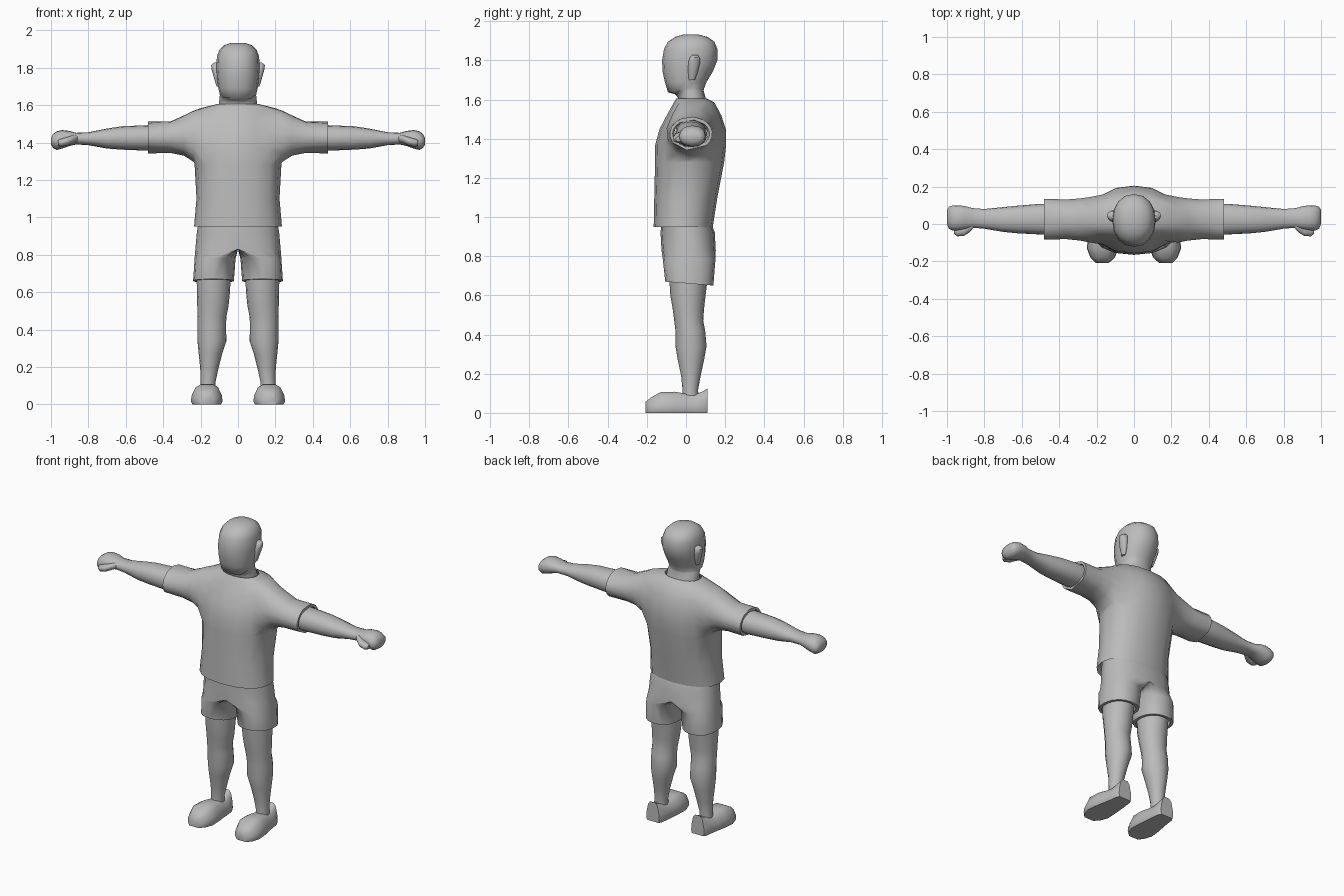
import bpy, bmesh, math

N = 16
grey = bpy.data.materials.new("plain_grey")
grey.diffuse_color = (0.5, 0.5, 0.5, 1)


def ring(axis, pos, a0, a1, b0, b1, power=1.0):
    """Rounded cross-section: axis 'z' spans x/y, axis 'x' spans y/z."""
    pts = []
    for j in range(N):
        t = 2 * math.pi * j / N
        c, s = math.cos(t), math.sin(t)
        c = math.copysign(abs(c) ** power, c)
        s = math.copysign(abs(s) ** power, s)
        a = (a0 + a1) / 2 + c * (a1 - a0) / 2
        b = (b0 + b1) / 2 + s * (b1 - b0) / 2
        pts.append((a, b, pos) if axis == 'z' else (pos, a, b))
    return pts


def loft(sections, caps=(True, True), skip=None):
    bm = bmesh.new()
    rows = [[bm.verts.new(p) for p in sec] for sec in sections]
    n = len(rows[0])
    for i in range(len(rows) - 1):
        for j in range(n):
            k = (j + 1) % n
            if not (skip and skip(i, j)):
                bm.faces.new((rows[i][j], rows[i][k], rows[i + 1][k], rows[i + 1][j]))
    if caps[0]:
        bm.faces.new(rows[0])
    if caps[1]:
        bm.faces.new(rows[-1])
    return bm


def finish(name, bm, mirror=False, angle=50):
    bmesh.ops.recalc_face_normals(bm, faces=bm.faces[:])
    me = bpy.data.meshes.new(name)
    bm.to_mesh(me)
    bm.free()
    me.materials.append(grey)
    ob = bpy.data.objects.new(name, me)
    bpy.context.collection.objects.link(ob)
    bpy.ops.object.select_all(action='DESELECT')
    ob.select_set(True)
    bpy.context.view_layer.objects.active = ob
    bpy.ops.object.shade_smooth_by_angle(angle=math.radians(angle))
    if mirror:
        m = ob.modifiers.new("mirror", 'MIRROR')
        m.use_clip = True
        m.merge_threshold = 0.001
    return ob


# Shirt: torso loft with side openings that are extruded into sleeves
torso = [(0.97, 0.215, -0.14, 0.12), (0.95, 0.235, -0.165, 0.137),
         (1.10, 0.222, -0.162, 0.16), (1.28, 0.232, -0.158, 0.195),
         (1.37, 0.225, -0.157, 0.205), (1.45, 0.22, -0.135, 0.203),
         (1.52, 0.21, -0.098, 0.18), (1.585, 0.195, -0.062, 0.145),
         (1.605, 0.115, -0.05, 0.105)]
secs = [ring('z', z, -w, w, y0, y1, 0.88) for z, w, y0, y1 in torso]
bm = loft(secs, (False, False),
          lambda i, j: 3 <= i <= 6 and j in (14, 15, 0, 1, 6, 7, 8, 9))
sleeve = [(0.235, -0.10, 0.145, 1.295, 1.572), (0.29, -0.09, 0.138, 1.33, 1.545),
          (0.36, -0.083, 0.133, 1.343, 1.513), (0.48, -0.083, 0.135, 1.34, 1.512),
          (0.48, -0.068, 0.12, 1.355, 1.497), (0.45, -0.06, 0.11, 1.36, 1.49)]
for side in (1, -1):
    edges = [e for e in bm.edges if e.is_boundary
             and all(1.2 < v.co.z < 1.59 and v.co.x * side > 0.05 for v in e.verts)]
    for x, y0, y1, z0, z1 in sleeve:
        geo = bmesh.ops.extrude_edge_only(bm, edges=edges)['geom']
        edges = [g for g in geo if isinstance(g, bmesh.types.BMEdge)]
        verts = [g for g in geo if isinstance(g, bmesh.types.BMVert)]
        for v in verts:
            t = math.atan2((v.co.z - 1.43) / 0.14, (v.co.y - 0.026) / 0.12)
            v.co = (side * x, (y0 + y1) / 2 + math.cos(t) * (y1 - y0) / 2,
                    (z0 + z1) / 2 + math.sin(t) * (z1 - z0) / 2)
finish("shirt", bm)

# Shorts: half waist blending into one leg, mirrored
secs = []
for z, w, y0, y1 in [(0.98, 0.21, -0.125, 0.125), (0.92, 0.22, -0.13, 0.147),
                     (0.83, 0.228, -0.125, 0.152)]:
    secs.append([(max(0, x), y, z) for x, y, _ in ring('z', z, -w, w, y0, y1, 0.85)])
for z, x0, x1, y0, y1 in [(0.78, 0.013, 0.232, -0.118, 0.15), (0.65, 0.022, 0.24, -0.106, 0.14),
                          (0.65, 0.04, 0.222, -0.088, 0.122), (0.68, 0.045, 0.22, -0.085, 0.115)]:
    secs.append([(x, y, z + (0.01 - 0.08 * (y - 0.02) if z < 0.7 else 0))
                 for x, y, _ in ring('z', z, x0, x1, y0, y1, 0.88)])
bm = loft(secs, (False, False))
bmesh.ops.delete(bm, geom=[f for f in bm.faces if all(v.co.x < 1e-4 for v in f.verts)],
                 context='FACES')
finish("shorts", bm, True)

# Bare legs
leg = [(0.76, 0.035, 0.222, -0.09, 0.12), (0.60, 0.043, 0.22, -0.08, 0.10),
       (0.53, 0.05, 0.218, -0.068, 0.092), (0.47, 0.062, 0.216, -0.06, 0.088),
       (0.42, 0.064, 0.217, -0.054, 0.098), (0.34, 0.062, 0.217, -0.054, 0.105),
       (0.27, 0.085, 0.21, -0.042, 0.092), (0.19, 0.105, 0.202, -0.025, 0.075),
       (0.12, 0.12, 0.2, -0.018, 0.062), (0.05, 0.118, 0.202, -0.02, 0.065)]
finish("leg", loft([ring('z', *s) for s in leg]), True)

# Shoes: flat-soled sections from toe to heel
profile = [(-0.9, 0), (-1, 0.15), (-0.95, 0.45), (-0.72, 0.85), (-0.4, 1),
           (0.4, 1), (0.72, 0.85), (0.95, 0.45), (1, 0.15), (0.9, 0)]
shoe = [(-0.208, 0.17, 0.036, 0.055), (-0.18, 0.168, 0.065, 0.078),
        (-0.13, 0.167, 0.085, 0.106), (-0.06, 0.165, 0.08, 0.108),
        (0.0, 0.162, 0.07, 0.098), (0.05, 0.16, 0.063, 0.095),
        (0.09, 0.16, 0.058, 0.112), (0.11, 0.16, 0.046, 0.125)]
finish("shoe", loft([[(cx + u * w, y, v * h) for u, v in profile]
                     for y, cx, w, h in shoe]), True)

# Arms with closed fists
arm = [(0.42, -0.055, 0.105, 1.36, 1.495), (0.50, -0.056, 0.108, 1.357, 1.492),
       (0.62, -0.05, 0.098, 1.362, 1.487), (0.70, -0.042, 0.09, 1.368, 1.475),
       (0.80, -0.025, 0.08, 1.386, 1.455), (0.865, -0.02, 0.085, 1.39, 1.452),
       (0.90, -0.028, 0.095, 1.382, 1.462), (0.94, -0.034, 0.1, 1.368, 1.467),
       (0.97, -0.035, 0.099, 1.36, 1.46), (0.99, -0.025, 0.092, 1.372, 1.445),
       (1.0, 0.0, 0.075, 1.39, 1.425)]
finish("arm", loft([ring('x', *s, 0.9) for s in arm]), True)

# Thumbs
thumb = [(0.85, -0.012, 0.03, 1.405, 1.44), (0.88, -0.045, 0.02, 1.398, 1.44),
         (0.91, -0.064, -0.005, 1.385, 1.43), (0.945, -0.066, -0.01, 1.378, 1.42),
         (0.963, -0.052, -0.02, 1.385, 1.412)]
finish("thumb", loft([ring('x', *s) for s in thumb]), True)

# Head and neck
head = [(1.56, 0.11, -0.04, 0.11), (1.61, 0.102, -0.042, 0.1), (1.645, 0.098, -0.055, 0.09),
        (1.655, 0.097, -0.092, 0.092), (1.69, 0.105, -0.108, 0.105),
        (1.745, 0.112, -0.12, 0.138), (1.80, 0.116, -0.122, 0.16),
        (1.86, 0.113, -0.112, 0.16), (1.895, 0.1, -0.092, 0.145),
        (1.92, 0.075, -0.055, 0.11), (1.933, 0.035, -0.01, 0.06)]
bm = loft([ring('z', z, -w, w, y0, y1, 0.93) for z, w, y0, y1 in head])
for v in bm.verts:  # chin drops lower than the jaw
    if 1.64 < v.co.z < 1.66 and v.co.y < -0.04:
        v.co.z -= 0.018
finish("head", bm, angle=70)

# Ears
ear = [(1.70, 0.095, 0.115, 0.015, 0.045), (1.74, 0.09, 0.127, 0.01, 0.06),
       (1.79, 0.09, 0.141, 0.012, 0.072), (1.815, 0.09, 0.144, 0.02, 0.07),
       (1.827, 0.095, 0.128, 0.03, 0.06)]
finish("ear", loft([ring('z', *s) for s in ear]), True)
